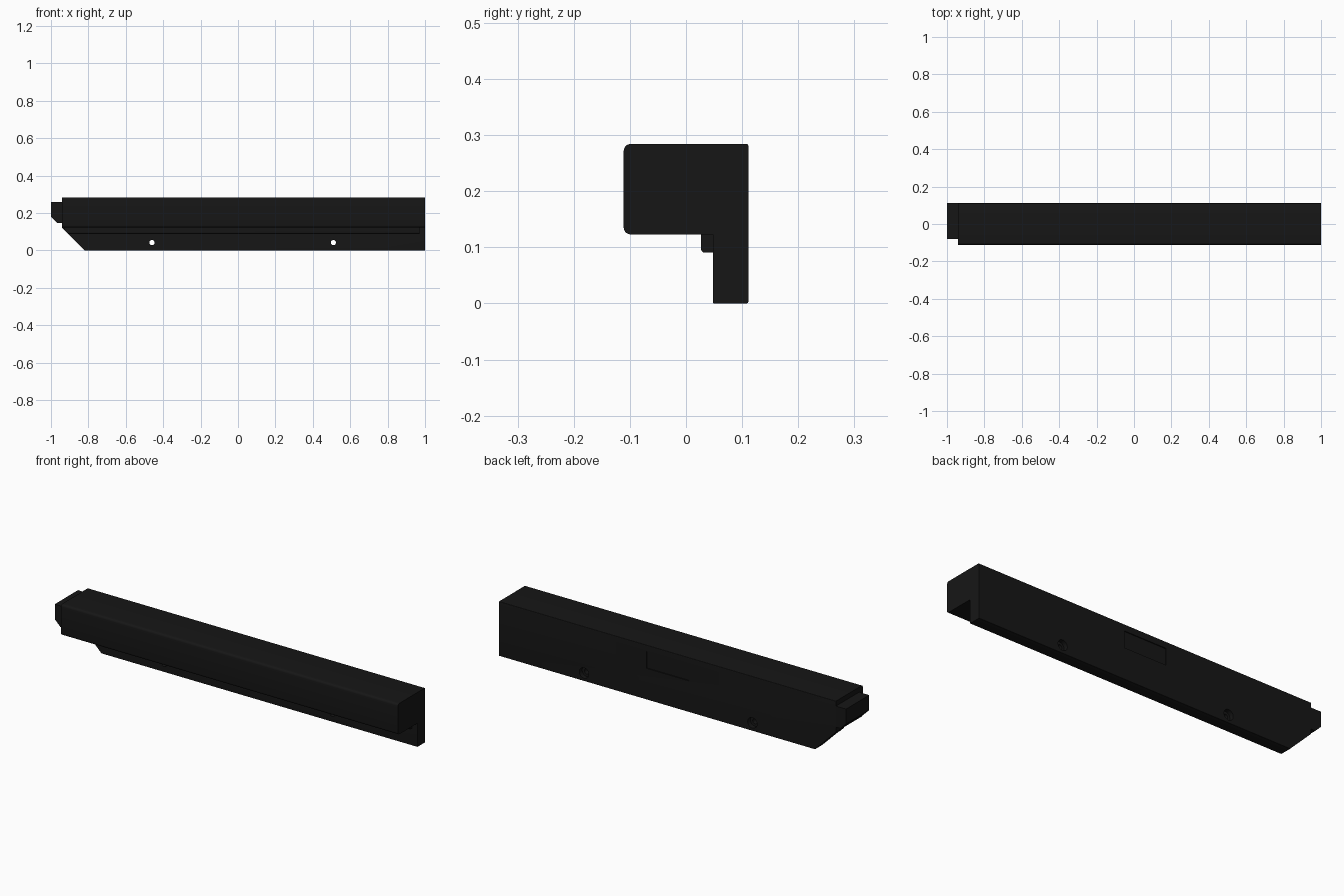
import bpy, bmesh, math
from mathutils import Vector

if "Cube" in bpy.data.objects:
    bpy.data.objects.remove(bpy.data.objects["Cube"])

black = bpy.data.materials.new("matte_black")
black.diffuse_color = (0.008, 0.008, 0.008, 1)
black.use_nodes = True
black.node_tree.nodes["Principled BSDF"].inputs["Base Color"].default_value = black.diffuse_color


def rounded(points, steps=5):
    """Round the corners of a 2D outline given as (u, v, radius)."""
    out = []
    for i, (u, v, r) in enumerate(points):
        p = Vector((u, v))
        if r == 0:
            out.append(p)
            continue
        a = (Vector(points[i - 1][:2]) - p).normalized()
        b = (Vector(points[(i + 1) % len(points)][:2]) - p).normalized()
        centre = p + (a + b) * r
        for k in range(steps + 1):
            t = k / steps * math.pi / 2
            out.append(centre - b * r * math.cos(t) - a * r * math.sin(t))
    return out


def extrude(name, outline, axis, lo, hi, cut=None):
    """Extrude an outline along x (outline is y,z) or y (outline is x,z)."""
    def place(p, d):
        return (d, p[0], p[1]) if axis == "x" else (p[0], d, p[1])
    bm = bmesh.new()
    face = bm.faces.new([bm.verts.new(place(p, lo)) for p in outline])
    new = bmesh.ops.extrude_face_region(bm, geom=[face])["geom"]
    shift = Vector(place((0, 0), hi - lo))
    bmesh.ops.translate(bm, vec=shift, verts=[g for g in new if isinstance(g, bmesh.types.BMVert)])
    if cut:
        point, normal = cut
        geom = bm.verts[:] + bm.edges[:] + bm.faces[:]
        res = bmesh.ops.bisect_plane(bm, geom=geom, plane_co=point, plane_no=normal, clear_outer=True)
        edges = [g for g in res["geom_cut"] if isinstance(g, bmesh.types.BMEdge)]
        bmesh.ops.holes_fill(bm, edges=edges)
    bmesh.ops.recalc_face_normals(bm, faces=bm.faces)
    mesh = bpy.data.meshes.new(name)
    bm.to_mesh(mesh)
    bm.free()
    obj = bpy.data.objects.new(name, mesh)
    bpy.context.collection.objects.link(obj)
    mesh.materials.append(black)
    return obj


def carve(target, cutter):
    cutter.hide_render = True
    mod = target.modifiers.new("carve", "BOOLEAN")
    mod.operation, mod.solver, mod.object = "DIFFERENCE", "EXACT", cutter
    bpy.context.view_layer.objects.active = target
    bpy.ops.object.modifier_apply(modifier=mod.name)
    bpy.data.objects.remove(cutter)


def circle(x, z, r, n=32):
    return [(x + r * math.cos(2 * math.pi * i / n), z + r * math.sin(2 * math.pi * i / n)) for i in range(n)]


F, B, TOP, LEFT = -0.111, 0.111, 0.284, -0.942
mitre = (Vector((-0.82, 0, 0)), Vector((-1, 0, -1)))

# L-shaped rail with its lower left corner mitred
rail = extrude("edge_rail", rounded([
    (F, 0.123, 0.012), (0.048, 0.123, 0), (0.048, 0, 0.002),
    (B, 0, 0.003), (B, TOP, 0.003), (F, TOP, 0.012)]), "x", LEFT, 1.0, mitre)

# screw holes, counterbored from the back
for x in (-0.46, 0.51):
    carve(rail, extrude("hole_cutter", circle(x, 0.042, 0.014), "y", 0.0, 0.2))
    carve(rail, extrude("bore_cutter", circle(x, 0.042, 0.027), "y", 0.088, 0.2))

# shallow label recess in the back
carve(rail, extrude("recess_cutter", [(-0.095, 0.163), (0.15, 0.163), (0.15, 0.25), (-0.095, 0.25)],
                    "y", B - 0.005, 0.2))

# small locating rib in the inner corner
rib = extrude("locating_rib", rounded([
    (0.027, 0.0905, 0.006), (0.049, 0.0905, 0), (0.049, 0.124, 0), (0.027, 0.124, 0)]),
    "x", -0.93, 0.97, mitre)

# end tab that continues the mitre line
tab = extrude("end_tab", [(LEFT, 0.148), (-0.968, 0.148), (-1.0, 0.18), (-1.0, 0.258), (LEFT, 0.258)],
              "y", -0.08, B)

# smooth the rounded edges only
bpy.ops.object.select_all(action="DESELECT")
for obj in (rail, rib, tab):
    obj.select_set(True)
bpy.context.view_layer.objects.active = rail
bpy.ops.object.shade_smooth_by_angle(angle=math.radians(30))
